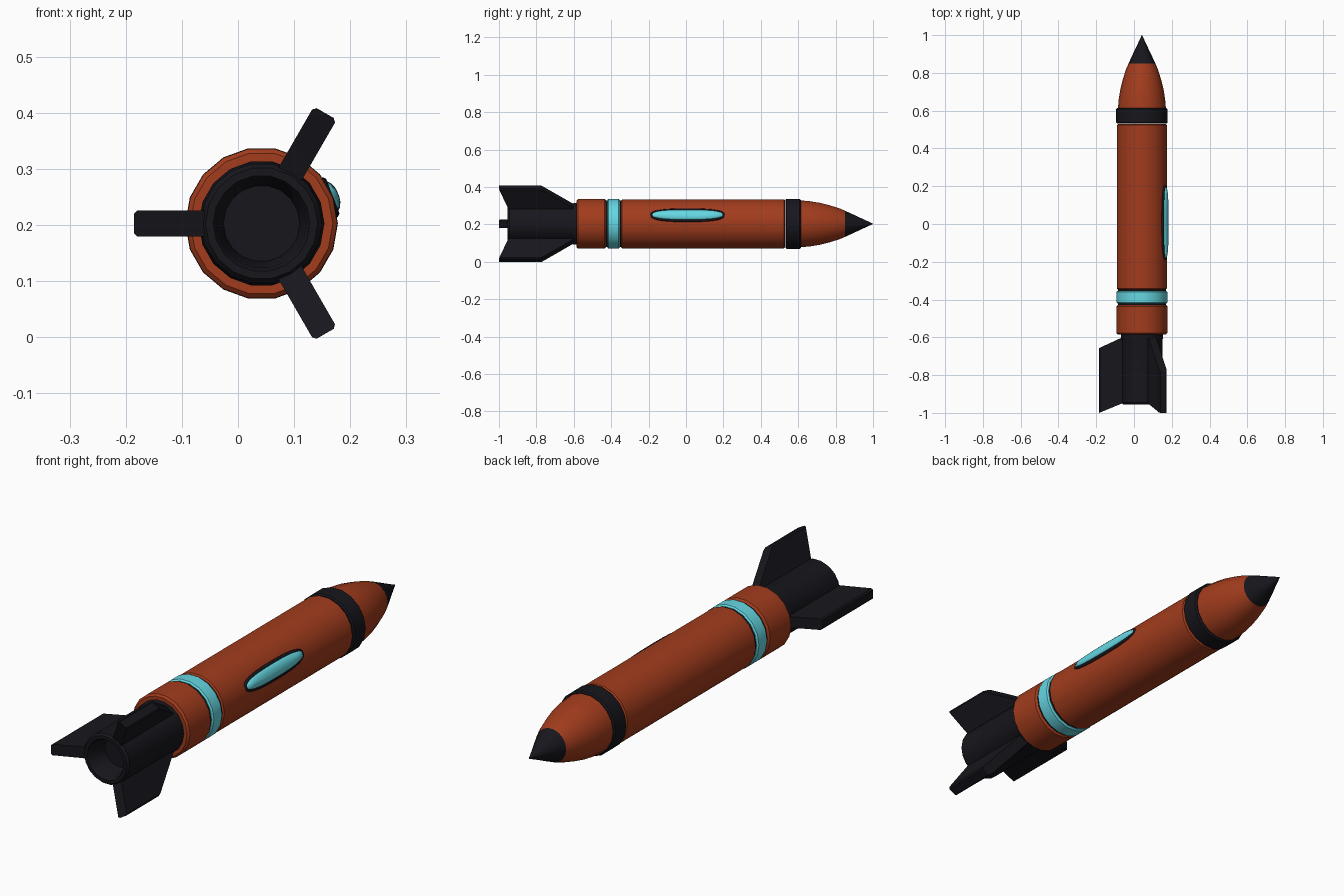
import bpy, bmesh
from math import sin, cos, pi, radians, copysign
from mathutils import Vector

if "Cube" in bpy.data.objects:
    bpy.data.objects.remove(bpy.data.objects["Cube"])

CX, CZ = 0.042, 0.203   # axis of the rocket, running along y
SIDES = 18


def material(name, color):
    m = bpy.data.materials.new(name)
    m.diffuse_color = (*color, 1)
    m.use_nodes = True
    m.node_tree.nodes["Principled BSDF"].inputs["Base Color"].default_value = m.diffuse_color
    return m


ORANGE = material("burnt_orange", (0.36, 0.045, 0.012))
BLACK = material("near_black", (0.008, 0.008, 0.012))
CYAN = material("pale_cyan", (0.13, 0.68, 0.76))


def finish(bm, name, mat, angle=35):
    bmesh.ops.remove_doubles(bm, verts=bm.verts, dist=1e-5)
    bmesh.ops.recalc_face_normals(bm, faces=bm.faces)
    me = bpy.data.meshes.new(name)
    bm.to_mesh(me)
    bm.free()
    me.materials.append(mat)
    ob = bpy.data.objects.new(name, me)
    bpy.context.collection.objects.link(ob)
    bpy.ops.object.select_all(action='DESELECT')
    ob.select_set(True)
    bpy.context.view_layer.objects.active = ob
    bpy.ops.object.shade_smooth_by_angle(angle=radians(angle))
    return ob


def skin(bm, rings):
    """Bridge successive rings of points and cap both ends."""
    rows = [[bm.verts.new(p) for p in ring] for ring in rings]
    n = len(rows[0])
    for a, b in zip(rows, rows[1:]):
        for i in range(n):
            bm.faces.new((a[i], a[(i + 1) % n], b[(i + 1) % n], b[i]))
    bm.faces.new(rows[0])
    bm.faces.new(rows[-1])


def lathe(name, profile, mat):
    """Turn (radius, y) pairs around the rocket axis."""
    bm = bmesh.new()
    skin(bm, [[(CX + r * cos(2 * pi * i / SIDES), y, CZ + r * sin(2 * pi * i / SIDES))
               for i in range(SIDES)] for r, y in profile])
    return finish(bm, name, mat)


def collar(name, y0, y1, r, mat, b=0.006):
    return lathe(name, [(r - 2 * b, y0), (r - b, y0), (r, y0 + b), (r, y1 - b),
                        (r - b, y1), (r - 2 * b, y1)], mat)


# Body sections and bands
collar("rear_body", -0.585, -0.428, 0.135, ORANGE, 0.008)
collar("rear_band", -0.421, -0.354, 0.135, CYAN)
collar("main_body", -0.347, 0.529, 0.133, ORANGE)
collar("front_band", 0.532, 0.614, 0.136, BLACK)
collar("rear_joint_core", -0.44, -0.335, 0.127, BLACK, 0.001)

# Curved nose and its tip
lathe("nose", [(0.12, 0.60), (0.127, 0.61), (0.123, 0.66), (0.114, 0.715),
               (0.100, 0.77), (0.084, 0.82), (0.070, 0.852)], ORANGE)
lathe("nose_tip", [(0.060, 0.845), (0.071, 0.850), (0.048, 0.90),
                   (0.024, 0.95), (0.001, 1.0)], BLACK)

# Tail tube with a recessed exhaust
lathe("tail_tube", [(0.112, -0.57), (0.112, -0.60), (0.108, -0.62), (0.108, -0.945),
                    (0.100, -0.955), (0.086, -0.955), (0.080, -0.945), (0.068, -0.86)], BLACK)


# Three swept fins; the side fin has a longer outer edge
def fin(name, angle, lead):
    out, flat = Vector((cos(angle), 0, sin(angle))), Vector((-sin(angle), 0, cos(angle)))
    outline = [(0.09, -0.595), (0.11, -0.603), (0.227, lead), (0.227, -1.0), (0.11, -0.952), (0.09, -0.945)]
    bm = bmesh.new()
    skin(bm, [[Vector((CX, y, CZ)) + out * r + flat * t for r, y in outline]
              for t in (-0.0235, 0.0235)])
    edges = [e for e in bm.edges
             if all((v.co - Vector((CX, v.co.y, CZ))).length > 0.2 for v in e.verts)
             and abs(e.verts[0].co.y - e.verts[1].co.y) > 0.1]
    bmesh.ops.bevel(bm, geom=edges, offset=0.006, segments=1, affect='EDGES')
    finish(bm, name, BLACK, 30)


fin("side_fin", pi, -0.657)
fin("upper_fin", pi / 3, -0.78)
fin("lower_fin", -pi / 3, -0.78)


# Long rounded window on the right side, tilted slightly upward
def window_part(name, rings, mat, tilt=radians(21), n=32, power=2 / 2.7):
    out, flat = Vector((cos(tilt), 0, sin(tilt))), Vector((-sin(tilt), 0, cos(tilt)))
    bm = bmesh.new()
    loops = []
    for length, width, height in rings:
        loop = []
        for i in range(n):
            c, s = cos(2 * pi * i / n), sin(2 * pi * i / n)
            y = 0.008 + length * copysign(abs(c) ** power, c)
            v = width * copysign(abs(s) ** power, s)
            loop.append(Vector((CX, y, CZ)) + out * height + flat * v)
        loops.append(loop)
    skin(bm, loops)
    finish(bm, name, mat, 50)


window_part("window_frame", [(0.199, 0.038, 0.115), (0.199, 0.038, 0.131),
                             (0.194, 0.033, 0.136), (0.185, 0.027, 0.136)], BLACK)
window_part("window_glass", [(0.187, 0.028, 0.125), (0.187, 0.028, 0.136), (0.178, 0.023, 0.141),
                             (0.160, 0.014, 0.145), (0.14, 0.005, 0.1465)], CYAN)
